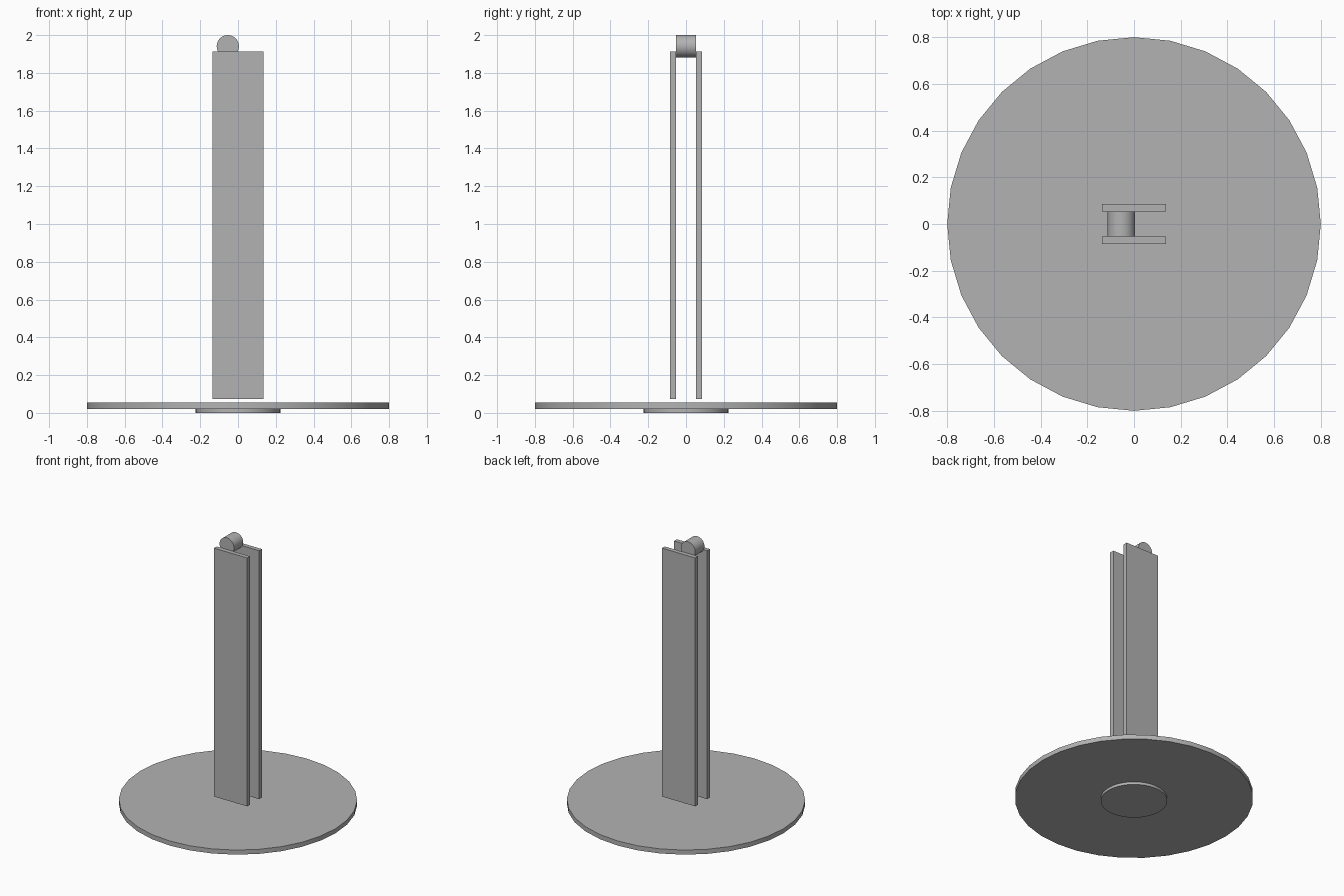
import bpy
import math

# Remove the default cube
cube = bpy.data.objects.get("Cube")
if cube:
    bpy.data.objects.remove(cube, do_unlink=True)

GREY = (0.45, 0.45, 0.45, 1.0)
grey = bpy.data.materials.new("plain grey")
grey.use_nodes = True
grey.diffuse_color = GREY
grey.node_tree.nodes["Principled BSDF"].inputs["Base Color"].default_value = GREY


def finish(name):
    obj = bpy.context.object
    obj.name = name
    obj.data.materials.append(grey)
    return obj


def cylinder(name, radius, depth, location, rotation=(0, 0, 0)):
    bpy.ops.mesh.primitive_cylinder_add(vertices=32, radius=radius, depth=depth,
                                        location=location, rotation=rotation)
    obj = finish(name)
    bpy.ops.object.shade_smooth_by_angle(angle=math.radians(30))
    return obj


def box(name, size, location):
    bpy.ops.mesh.primitive_cube_add(size=1, location=location)
    obj = finish(name)
    obj.scale = size
    bpy.ops.object.transform_apply(location=False, rotation=False, scale=True)
    return obj


# Round base with a small foot disc underneath
cylinder("foot_disc", 0.224, 0.02, (0, 0, 0.01))
cylinder("base_plate", 0.8, 0.034, (0, 0, 0.037))

# Pair of upright boards, floating just above the base
for name, side in (("front_upright", -1), ("back_upright", 1)):
    box(name, (0.272, 0.032, 1.84), (0, side * 0.07, 0.994))

# Roller held between the uprights at the top
cylinder("top_roller", 0.059, 0.108, (-0.054, 0, 1.941), (math.pi / 2, 0, 0))
